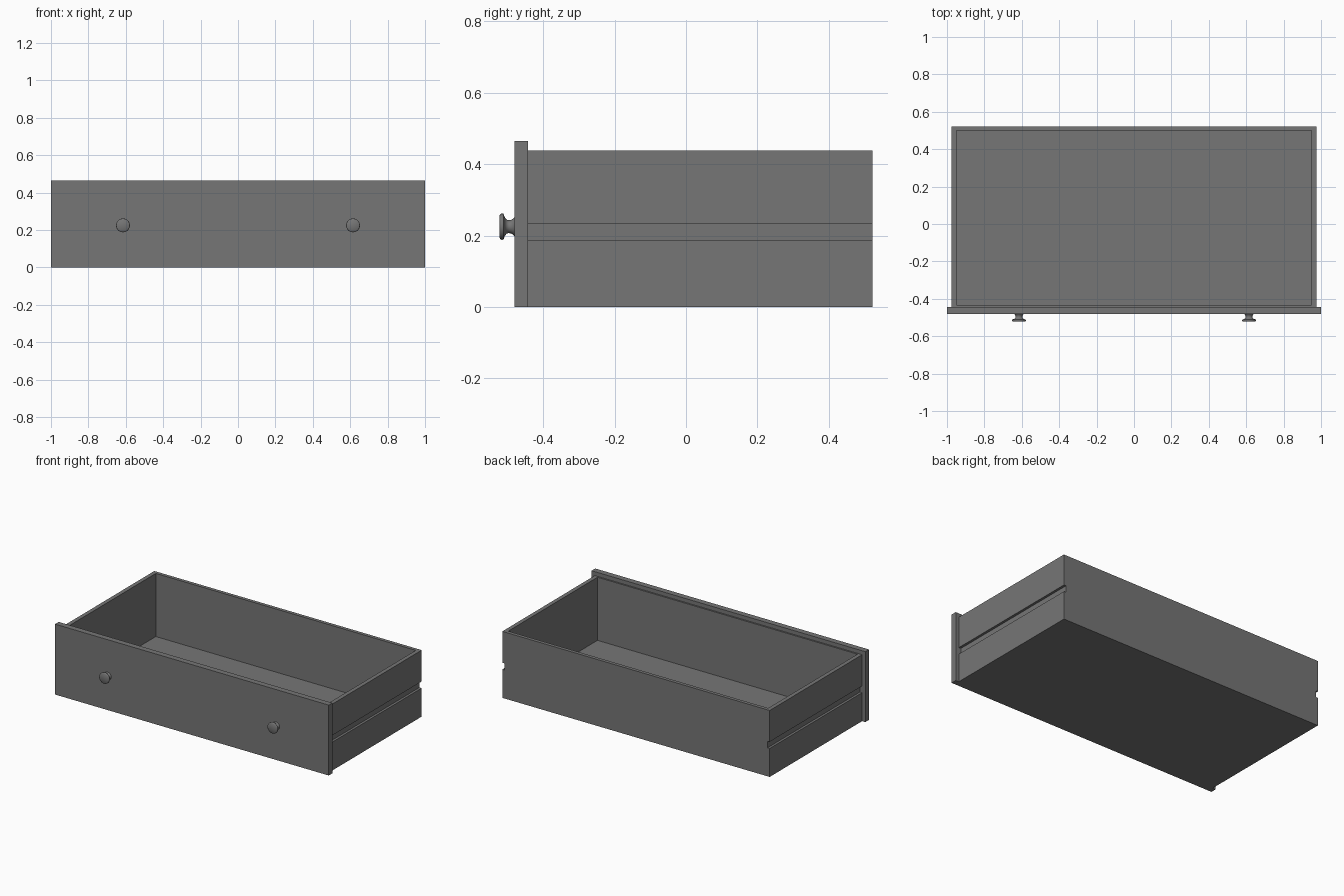
import bpy
import bmesh
import math
from mathutils import Matrix

if "Cube" in bpy.data.objects:
    bpy.data.objects.remove(bpy.data.objects["Cube"], do_unlink=True)

GREY = (0.18, 0.18, 0.18, 1)
paint = bpy.data.materials.new("grey paint")
paint.use_nodes = True
paint.diffuse_color = GREY
paint.node_tree.nodes["Principled BSDF"].inputs["Base Color"].default_value = GREY


def finish(bm, name):
    bmesh.ops.recalc_face_normals(bm, faces=bm.faces)
    mesh = bpy.data.meshes.new(name)
    bm.to_mesh(mesh)
    bm.free()
    mesh.materials.append(paint)
    obj = bpy.data.objects.new(name, mesh)
    bpy.context.collection.objects.link(obj)
    return obj


def box(name, x, y, z):
    """Box spanning the given (low, high) ranges."""
    bm = bmesh.new()
    bmesh.ops.create_cube(bm, size=1)
    for v in bm.verts:
        v.co = [r[0] if c < 0 else r[1] for c, r in zip(v.co, (x, y, z))]
    return finish(bm, name)


FRONT, BACK = -0.443, 0.522
HALF, TOP, WALL, FLOOR = 0.977, 0.439, 0.027, 0.022
GROOVE_LOW, GROOVE_HIGH, GROOVE_DEPTH = 0.188, 0.232, 0.016
INNER = HALF - WALL

# Overhanging front panel
box("front_panel", (-1, 1), (-0.481, FRONT), (0, 0.465))

# Tray: floor, back wall and thin inner front between the side walls
box("floor", (-INNER, INNER), (FRONT, BACK), (0, FLOOR))
box("back_wall", (-INNER, INNER), (BACK - WALL + 0.004, BACK), (FLOOR, TOP))
box("inner_front", (-INNER, INNER), (FRONT, FRONT + 0.01), (FLOOR, TOP))

# Side walls: one grooved cross-section pushed from front to back
groove_x = HALF - GROOVE_DEPTH
section = [(INNER, 0), (HALF, 0), (HALF, GROOVE_LOW), (groove_x, GROOVE_LOW),
           (groove_x, GROOVE_HIGH), (HALF, GROOVE_HIGH), (HALF, TOP), (INNER, TOP)]
for side, label in ((1, "left"), (-1, "right")):
    bm = bmesh.new()
    face = bm.faces.new([bm.verts.new((side * x, FRONT, z)) for x, z in section])
    out = bmesh.ops.extrude_face_region(bm, geom=[face], use_keep_orig=True)
    moved = [g for g in out["geom"] if isinstance(g, bmesh.types.BMVert)]
    bmesh.ops.translate(bm, verts=moved, vec=(0, BACK - FRONT, 0))
    finish(bm, label + "_side_wall")

# Turned knobs: (radius, y) profile spun around the y axis
profile = [(0, -0.522), (0.032, -0.522), (0.036, -0.519), (0.037, -0.515),
           (0.036, -0.511), (0.027, -0.508), (0.02, -0.503), (0.018, -0.497),
           (0.019, -0.49), (0.023, -0.484), (0.026, -0.481), (0, -0.481)]
for side, label in ((1, "left"), (-1, "right")):
    bm = bmesh.new()
    verts = [bm.verts.new((r, y, 0)) for r, y in profile]
    edges = [bm.edges.new(pair) for pair in zip(verts, verts[1:])]
    bmesh.ops.spin(bm, geom=verts + edges, cent=(0, 0, 0), axis=(0, 1, 0),
                   angle=math.tau, steps=24)
    bmesh.ops.remove_doubles(bm, verts=bm.verts, dist=0.0001)
    bm.transform(Matrix.Translation((side * 0.615, 0, 0.225)))
    knob = finish(bm, label + "_knob")
    bpy.ops.object.select_all(action="DESELECT")
    knob.select_set(True)
    bpy.context.view_layer.objects.active = knob
    bpy.ops.object.shade_smooth_by_angle(angle=math.radians(40))
